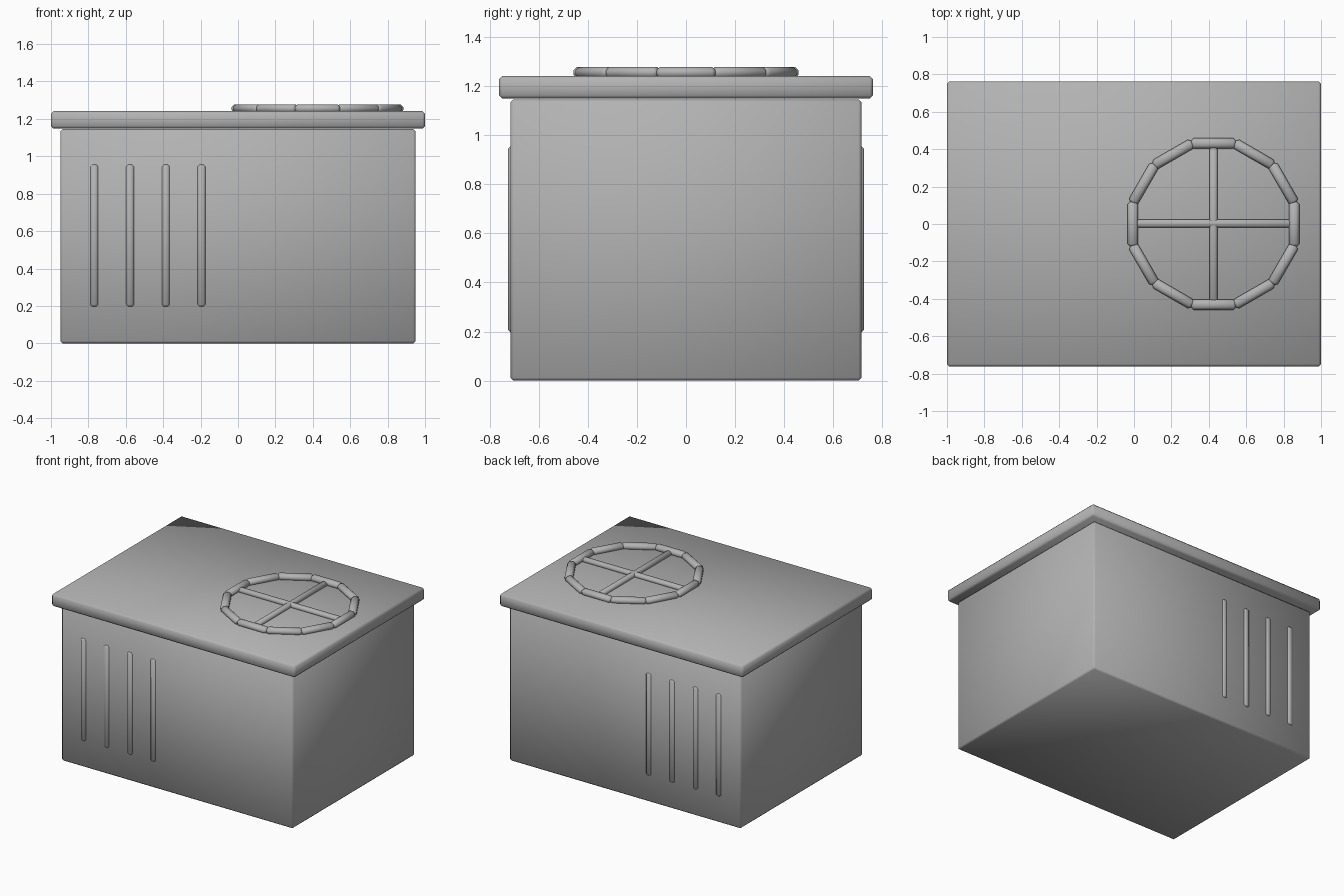
import bpy, math
from mathutils import Matrix, Vector

if "Cube" in bpy.data.objects:
    bpy.data.objects.remove(bpy.data.objects["Cube"])

metal = bpy.data.materials.new("grey_metal")
metal.diffuse_color = (0.45, 0.45, 0.45, 1)
metal.use_nodes = True
metal.node_tree.nodes["Principled BSDF"].inputs["Base Color"].default_value = metal.diffuse_color


def box(name, centre, size, bevel, angle=0.0):
    """Smooth-shaded box with a single-segment bevel."""
    bpy.ops.mesh.primitive_cube_add(size=1)
    ob = bpy.context.object
    ob.name = name
    ob.data.transform(Matrix.Diagonal((*size, 1)))
    ob.location = centre
    ob.rotation_euler.z = angle
    mod = ob.modifiers.new("bevel", 'BEVEL')
    mod.width = bevel
    mod.segments = 1
    mod.limit_method = 'NONE'
    ob.data.materials.append(metal)
    ob.data.shade_smooth()
    return ob


# Cabinet body and overhanging lid
box("body", (0, 0, 0.5725), (1.9, 1.43, 1.145), 0.012)
box("lid", (0, 0, 1.195), (2.0, 1.524, 0.092), 0.013)

# Vertical vent slats on front and back
for side, label in ((-1, "front"), (1, "back")):
    for i in range(4):
        box(f"{label}_slat_{i + 1}", (-0.768 + 0.191 * i, side * 0.712, 0.576),
            (0.043, 0.026, 0.76), 0.011)

# Fan guard: twelve straight bars forming a ring
cx, radius = 0.425, 0.431
for i in range(12):
    a = math.radians(30 * i)
    box(f"ring_bar_{i + 1}",
        (cx + radius * math.cos(a), radius * math.sin(a), 1.255),
        (0.056, 0.242, 0.046), 0.015, a)

# Fan guard cross bars
box("cross_bar_x", (cx, 0.003, 1.25), (0.83, 0.044, 0.036), 0.011)
box("cross_bar_y", (cx, 0, 1.25), (0.044, 0.83, 0.036), 0.011)
